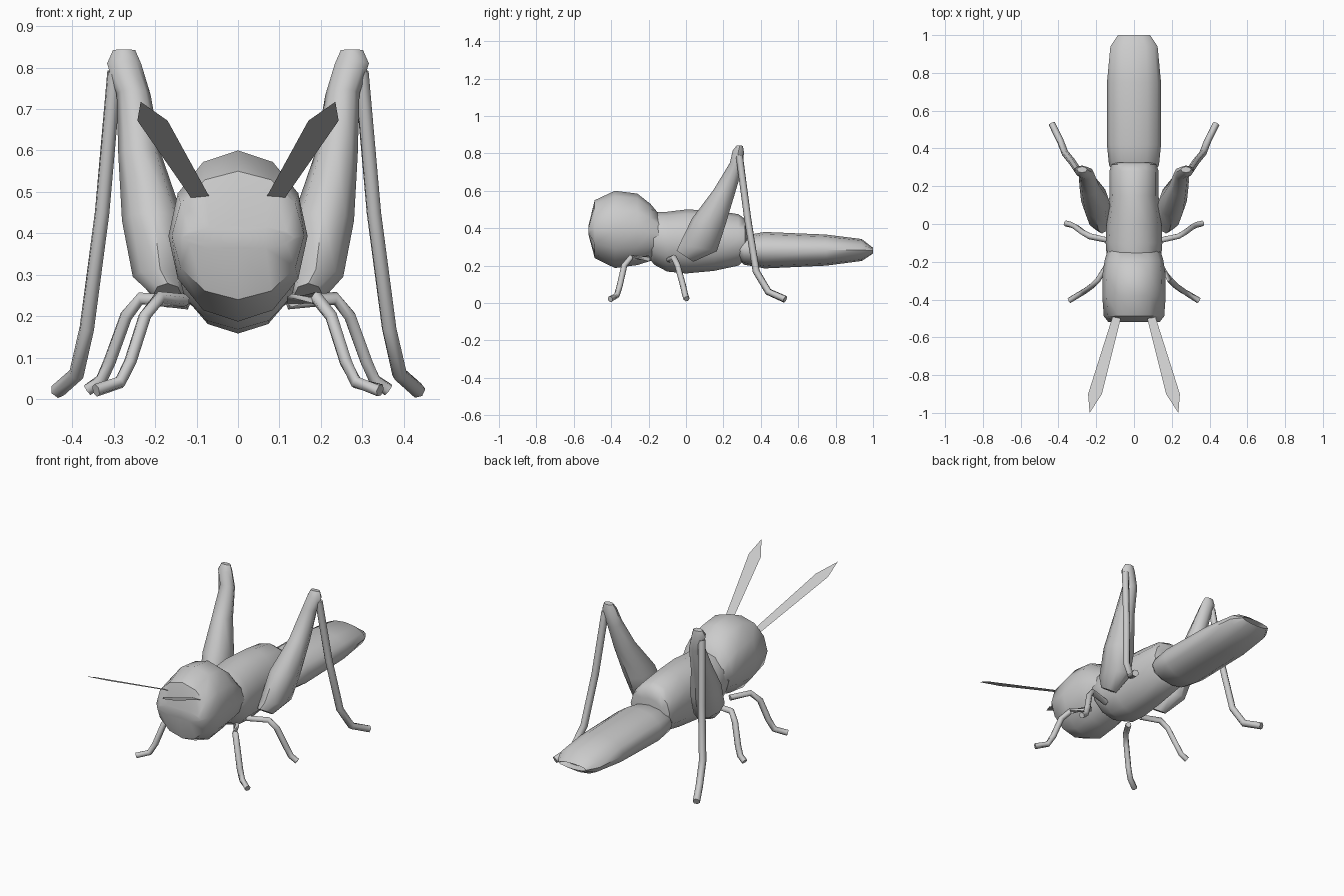
import bpy, bmesh, math
from mathutils import Vector

if "Cube" in bpy.data.objects:
    bpy.data.objects.remove(bpy.data.objects["Cube"])

grey = bpy.data.materials.new("plain grey")
grey.diffuse_color = (0.6, 0.6, 0.6, 1)
grey.use_nodes = True
grey.node_tree.nodes["Principled BSDF"].inputs["Base Color"].default_value = grey.diffuse_color


def finish(bm, name, angle=50):
    mesh = bpy.data.meshes.new(name)
    bm.to_mesh(mesh)
    bm.free()
    mesh.materials.append(grey)
    ob = bpy.data.objects.new(name, mesh)
    bpy.context.collection.objects.link(ob)
    bpy.ops.object.select_all(action='DESELECT')
    ob.select_set(True)
    bpy.context.view_layer.objects.active = ob
    bpy.ops.object.shade_smooth_by_angle(angle=math.radians(angle))
    return ob


def loft(name, rings, sides, angle=50):
    """Skin a list of (centre, axis_a, axis_b) ellipses and cap both ends."""
    bm = bmesh.new()
    loops = []
    for c, a, b in rings:
        loops.append([bm.verts.new(c + a * math.cos(t) + b * math.sin(t))
                      for t in (2 * math.pi * i / sides for i in range(sides))])
    for r, s in zip(loops, loops[1:]):
        for i in range(sides):
            j = (i + 1) % sides
            bm.faces.new((r[i], r[j], s[j], s[i]))
    bm.faces.new(loops[0][::-1])
    bm.faces.new(loops[-1])
    bmesh.ops.recalc_face_normals(bm, faces=bm.faces)
    return finish(bm, name, angle)


def body(name, rows):
    """Rows of y, bottom z, top z, half width."""
    loft(name, [(Vector((0, y, (lo + hi) / 2)), Vector((w, 0, 0)),
                 Vector((0, 0, (hi - lo) / 2))) for y, lo, hi, w in rows], 12)


def tube(name, pts, radius):
    pts = [Vector(p) for p in pts]
    rings = []
    for i, p in enumerate(pts):
        d = (pts[min(i + 1, len(pts) - 1)] - pts[max(i - 1, 0)]).normalized()
        a = d.cross(Vector((-0.6, 0.8, 0.1))).normalized()
        rings.append((p, a * radius, d.cross(a) * radius))
    loft(name, rings, 6, 65)


# Head with a blunt, ridged face
body("head", [(-0.52, 0.36, 0.42, 0.135), (-0.488, 0.24, 0.55, 0.16),
              (-0.38, 0.187, 0.60, 0.168), (-0.26, 0.203, 0.585, 0.166),
              (-0.19, 0.225, 0.53, 0.155), (-0.14, 0.25, 0.47, 0.14)])

# Thorax
body("thorax", [(-0.19, 0.23, 0.48, 0.13), (-0.17, 0.205, 0.485, 0.145),
                (-0.10, 0.168, 0.488, 0.15), (0.0, 0.158, 0.50, 0.146),
                (0.15, 0.172, 0.495, 0.13), (0.28, 0.20, 0.475, 0.13),
                (0.315, 0.23, 0.45, 0.12), (0.325, 0.26, 0.40, 0.09)])

# Abdomen with a pinched, hollow tip
body("abdomen", [(0.27, 0.24, 0.34, 0.10), (0.31, 0.205, 0.36, 0.132),
                 (0.42, 0.185, 0.38, 0.143), (0.75, 0.20, 0.366, 0.143),
                 (0.94, 0.225, 0.342, 0.125), (1.0, 0.265, 0.295, 0.085),
                 (0.965, 0.272, 0.288, 0.06)])

# Rows of x, y, z, half depth, half thickness, backward drop
thigh = [(0.17, -0.005, 0.25, 0.045, 0.035, 0.65),
         (0.188, 0.065, 0.295, 0.10, 0.066, 0.18),
         (0.205, 0.12, 0.43, 0.088, 0.075, 0.25),
         (0.237, 0.203, 0.59, 0.055, 0.052, 0.3),
         (0.252, 0.268, 0.735, 0.034, 0.041, 0.4),
         (0.275, 0.28, 0.81, 0.030, 0.041, 0.2),
         (0.275, 0.288, 0.842, 0.016, 0.027, 0.1)]
shin = [(0.298, 0.285, 0.79), (0.328, 0.33, 0.45), (0.365, 0.375, 0.17),
        (0.39, 0.44, 0.06), (0.435, 0.53, 0.02)]
front_leg = [(0.13, -0.20, 0.238), (0.19, -0.295, 0.244), (0.225, -0.33, 0.20),
             (0.26, -0.355, 0.09), (0.285, -0.37, 0.04), (0.343, -0.405, 0.021)]
middle_leg = [(0.12, -0.09, 0.232), (0.235, -0.065, 0.243), (0.27, -0.045, 0.20),
              (0.31, -0.015, 0.09), (0.33, -0.005, 0.045), (0.363, 0.003, 0.022)]
# Flat feeler outline, x and y
feeler = [(0.07, -0.50), (0.17, -0.90), (0.235, -1.0), (0.243, -0.90), (0.11, -0.48)]

for side, s in (("right", 1), ("left", -1)):
    loft(side + "_hind_thigh",
         [(Vector((s * x, y, z)), Vector((0, d, -d * k)), Vector((t, 0, 0)))
          for x, y, z, d, t, k in thigh], 8)
    for name, path, r in (("hind_shin", shin, 0.019), ("front_leg", front_leg, 0.016),
                          ("middle_leg", middle_leg, 0.016)):
        tube(side + "_" + name, [(s * x, y, z) for x, y, z in path], r)
    # Paper-thin feelers sloping up and forward
    bm = bmesh.new()
    face = bm.faces.new([bm.verts.new((s * x, y, 0.49 - 0.455 * (y + 0.5))) for x, y in feeler])
    face.normal_update()
    if face.normal.z < 0:
        face.normal_flip()
    finish(bm, side + "_feeler")
